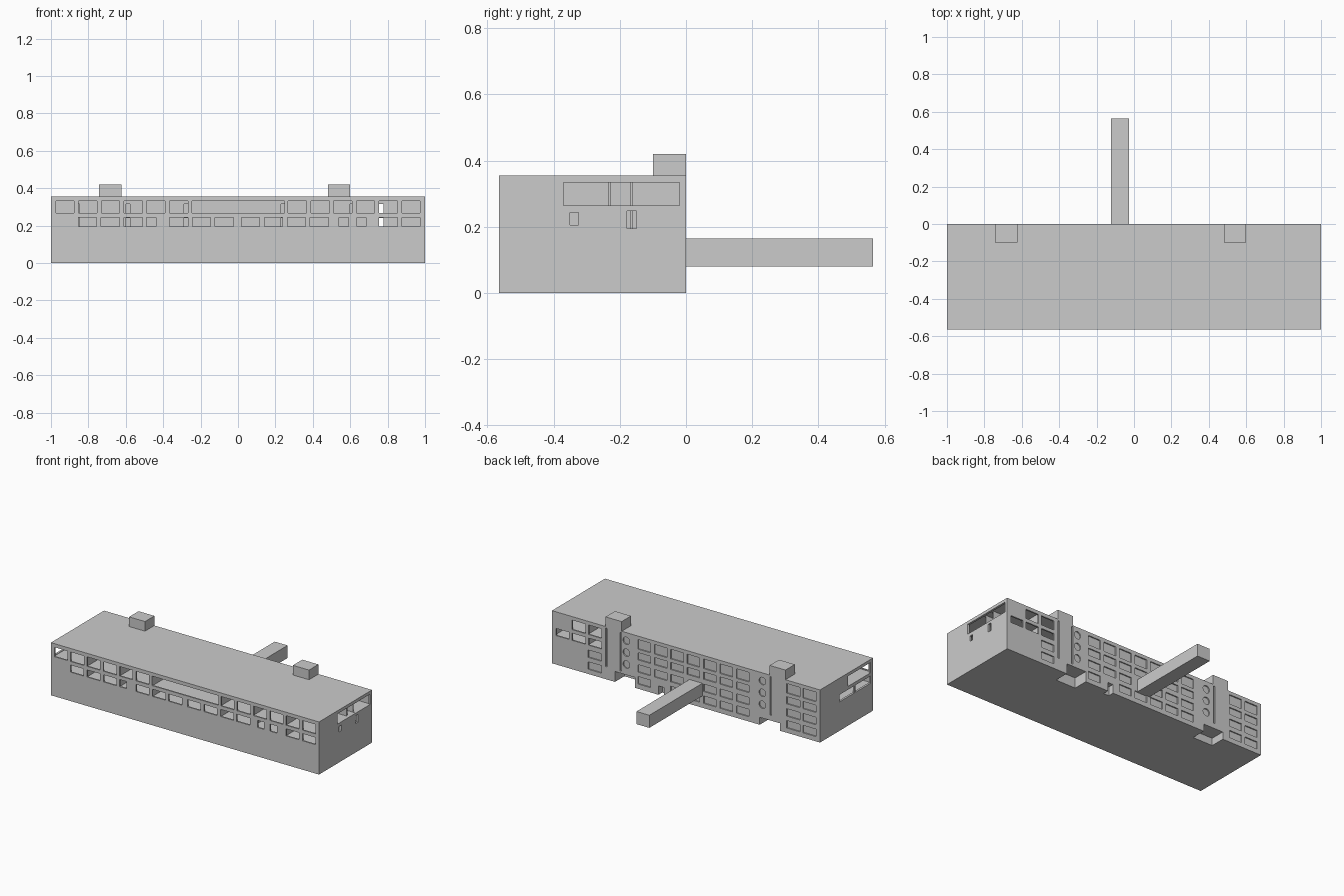
import bpy, bmesh, math
from mathutils import Matrix, Vector

if "Cube" in bpy.data.objects:
    bpy.data.objects.remove(bpy.data.objects["Cube"])


def add_box(bm, x0, x1, y0, y1, z0, z1):
    size = (x1 - x0, y1 - y0, z1 - z0)
    mid = Vector(((x0 + x1) / 2, (y0 + y1) / 2, (z0 + z1) / 2))
    bmesh.ops.create_cube(bm, size=1, matrix=Matrix.Translation(mid) @ Matrix.Diagonal((*size, 1)))


def make(name, boxes, discs=()):
    bm = bmesh.new()
    for b in boxes:
        add_box(bm, *b)
    for x, z, r, depth in discs:
        bmesh.ops.create_cone(bm, cap_ends=True, segments=20, radius1=r, radius2=r, depth=depth,
                              matrix=Matrix.Translation((x, 0, z)) @ Matrix.Rotation(math.pi / 2, 4, 'X'))
    me = bpy.data.meshes.new(name)
    bm.to_mesh(me)
    bm.free()
    ob = bpy.data.objects.new(name, me)
    bpy.context.collection.objects.link(ob)
    return ob


def cut(target, name, boxes, discs=()):
    cutter = make(name, boxes, discs)
    cutter.hide_render = True
    mod = target.modifiers.new(name, 'BOOLEAN')
    mod.operation, mod.solver, mod.object = 'DIFFERENCE', 'EXACT', cutter
    bpy.context.view_layer.objects.active = target
    bpy.ops.object.modifier_apply(modifier=mod.name)
    bpy.data.objects.remove(cutter)


FRONT, TOP = -0.565, 0.355
UP, LOW = (0.267, 0.331), (0.195, 0.243)
UPPER_ROOM, LOWER_ROOM = (0.262, 0.342), (0.19, 0.25)
P = 0.1215   # window spacing

building = make("main_building", [(-1, 1, FRONT, 0, 0, TOP)])

# Interior rooms on the two glazed floors, either side of a corridor
rooms = []
for z in (UPPER_ROOM, LOWER_ROOM):
    edges = [-0.99, -0.742, -0.498, -0.253, 0.256, 0.498, 0.742, 0.99]
    for a, b in zip(edges, edges[1:]):
        rooms.append((a + 0.004, b - 0.004, FRONT + 0.01, -0.235, *z))
        rooms.append((a + 0.004, b - 0.004, -0.16, -0.01, *z))
    rooms.append((-0.986, 0.986, -0.228, -0.167, *z))
cut(building, "room_voids", rooms)

# Doors between rooms and corridor
doors = []
for x in (-0.87, -0.6, -0.29, 0.23, 0.6, 0.755):
    for y in (-0.245, -0.175):
        doors.append((x, x + 0.022, y, y + 0.025, 0.262, 0.315))
        doors.append((x, x + 0.022, y, y + 0.025, 0.19, 0.24))
cut(building, "door_openings", doors)

# Front windows: six, a long strip, six; then the lower row
front = [(s * (0.925 - i * P), 0.049, UP) for s in (-1, 1) for i in range(6)]
front.append((0.002, 0.247, UP))
front += [(x, 0.049, LOW) for x in (-0.805, -0.683, -0.56, -0.316, -0.195, -0.073,
                                    0.067, 0.19, 0.313, 0.435, 0.803, 0.925)]
front += [(x, 0.025, LOW) for x in (-0.463, 0.565, 0.66)]
holes = [(x - w, x + w, FRONT - 0.02, FRONT + 0.015, *z) for x, w, z in front]

# Open back windows
for i in range(3):
    x = 0.922 - i * P
    holes.append((x - 0.049, x + 0.049, -0.015, 0.02, *LOW))
    if i:
        holes.append((x - 0.049, x + 0.049, -0.015, 0.02, *UP))

# End wall windows
holes.append((0.975, 1.02, -0.37, -0.02, 0.265, 0.334))
holes.append((0.975, 1.02, -0.35, -0.325, 0.205, 0.243))
holes.append((0.975, 1.02, -0.178, -0.15, 0.195, 0.248))
holes.append((-1.02, -0.975, -0.54, -0.30, 0.265, 0.334))
holes.append((-1.02, -0.975, -0.54, -0.38, *LOW))
holes.append((-1.02, -0.975, -0.37, -0.21, *LOW))
cut(building, "window_openings", holes)

# Shallow blind windows, stair slots, round windows and entrances on the back
rows = [UP, LOW, (0.112, 0.162), (0.032, 0.082)]
blind = []
for i in range(7):
    x = 0.312 - i * 0.1225
    for r, z in enumerate(rows):
        if r == 2 and i == 3:
            continue   # the link wing covers this one
        if r == 3 and i == 1:
            continue   # a door takes this place
        blind.append((x - 0.047, x + 0.047, -0.008, 0.02, *z))
for x in (-0.8, -0.922):
    blind += [(x - 0.049, x + 0.049, -0.008, 0.02, *z) for z in rows]
blind += [(0.63, 0.73, -0.008, 0.02, *z) for z in rows[2:]]
blind += [(x - 0.006, x + 0.006, -0.009, 0.02, 0.085, 0.345) for x in (0.594, 0.488, -0.632)]
blind.append((0.38, 0.53, -0.1, 0.02, -0.02, 0.07))
blind.append((-0.7, -0.55, -0.1, 0.02, -0.02, 0.05))
blind.append((0.165, 0.205, -0.04, 0.02, -0.02, 0.06))
portholes = [(x, z, 0.025, 0.016) for x in (0.445, -0.57) for z in (0.3, 0.22, 0.14)]
cut(building, "back_recesses", blind, portholes)

# Stair heads on the roof and the link wing at the back
make("roof_stair_head_left", [(-0.742, -0.624, -0.1, 0, TOP, 0.42)])
make("roof_stair_head_right", [(0.48, 0.60, -0.1, 0, TOP, 0.42)])
make("link_wing", [(-0.122, -0.026, 0, 0.565, 0.08, 0.165)])
